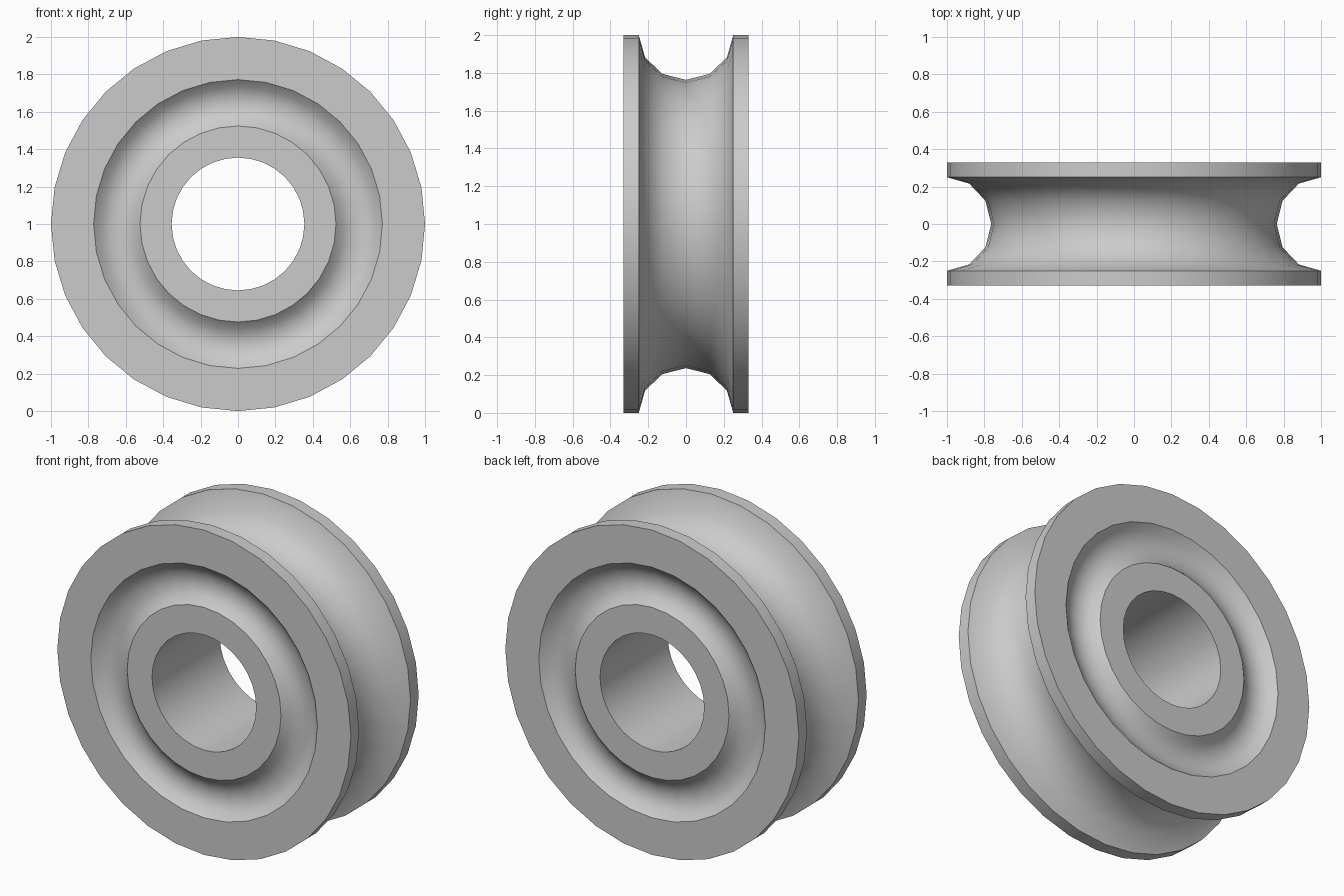
import bpy, bmesh
from math import sin, cos, radians
from mathutils import Vector

if "Cube" in bpy.data.objects:
    bpy.data.objects.remove(bpy.data.objects["Cube"])

SIDES = 32
HALF_W = 0.33      # half the wheel width
BORE = 0.355       # bore radius
DISH_C, DISH_R, DISH_D = 0.648, 0.124, 0.065   # dish centre, half width, depth
GROOVE_R, GROOVE_D = 0.25, 0.237               # rope groove half width, depth


def groove():
    """Half-ellipse points (y, radius from axle) across the tread."""
    angles = [radians(180 + 30 * i) for i in range(7)]
    return [(GROOVE_R * cos(a), 1 + GROOVE_D * sin(a)) for a in angles]


def dish(side):
    """Shallow arc sunk into one face, from the hub outwards."""
    radius = (DISH_R ** 2 + DISH_D ** 2) / (2 * DISH_D)
    points = []
    for i in range(7):
        t = -DISH_R + DISH_R * i / 3
        depth = (radius ** 2 - t ** 2) ** 0.5 - (radius - DISH_D)
        points.append((side * (HALF_W - depth), DISH_C + t))
    return points


# closed cross-section: hub, front dish, rim, rope groove, rim, back dish, hub
profile = [(-HALF_W, BORE)] + dish(-1) + [(-HALF_W, 1.0)]
profile += groove()
profile += [(HALF_W, 1.0)] + dish(1)[::-1] + [(HALF_W, BORE)]

# sweep the section around the axle (y axis at z = 1)
bm = bmesh.new()
verts = [bm.verts.new((0, y, 1 + r)) for y, r in profile]
edges = [bm.edges.new((verts[i - 1], verts[i])) for i in range(len(verts))]
bmesh.ops.spin(bm, geom=verts + edges, cent=Vector((0, 0, 1)), axis=Vector((0, 1, 0)),
               angle=radians(360), steps=SIDES, use_duplicate=False)
bmesh.ops.remove_doubles(bm, verts=bm.verts[:], dist=0.0005)
bmesh.ops.recalc_face_normals(bm, faces=bm.faces[:])
mesh = bpy.data.meshes.new("pulley_wheel")
bm.to_mesh(mesh)
bm.free()

wheel = bpy.data.objects.new("pulley_wheel", mesh)
bpy.context.collection.objects.link(wheel)
bpy.context.view_layer.objects.active = wheel
wheel.select_set(True)
bpy.ops.object.shade_smooth_by_angle(angle=radians(35))
